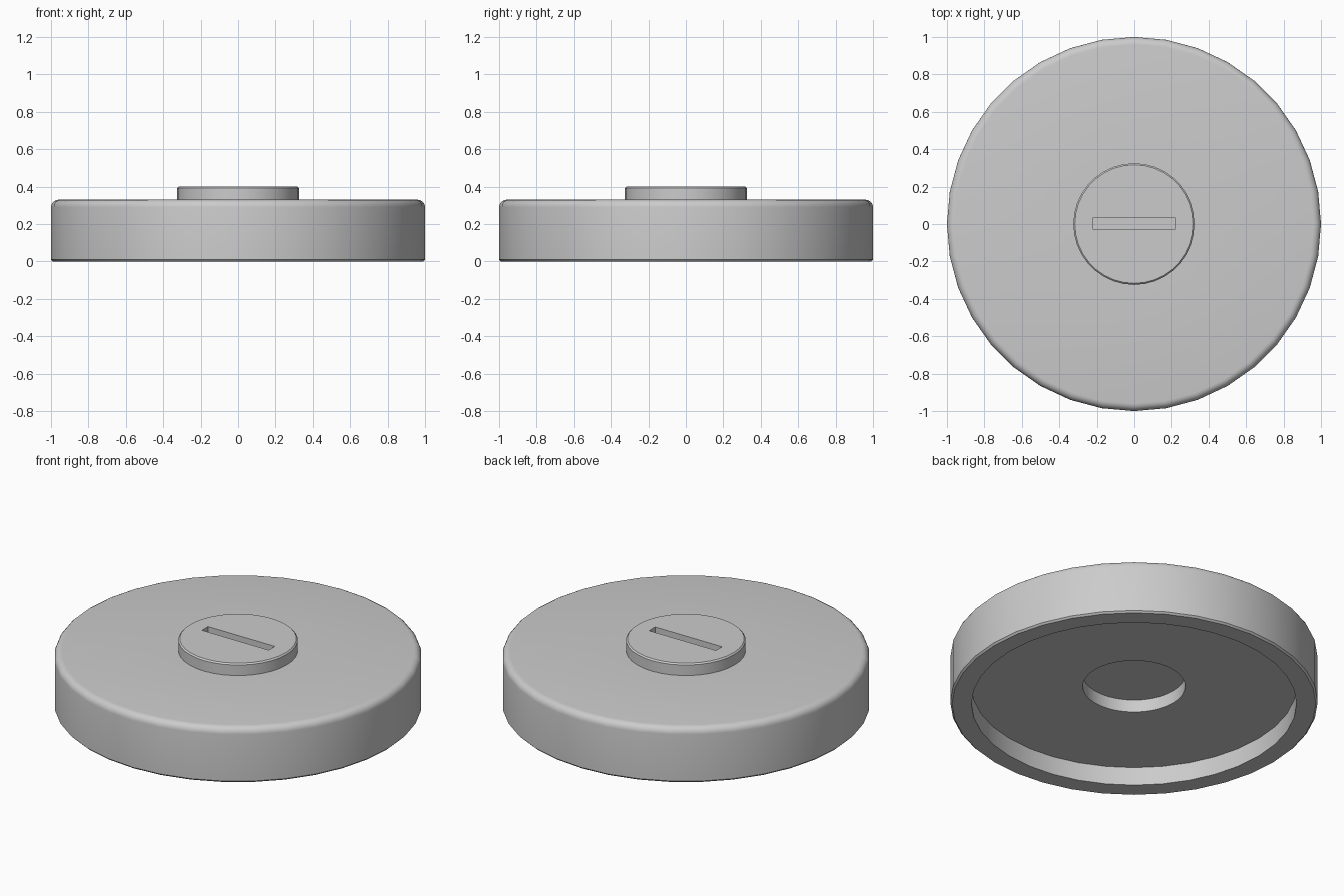
import bpy, bmesh
from math import radians, sin, cos, pi

if "Cube" in bpy.data.objects:
    bpy.data.objects.remove(bpy.data.objects["Cube"])

SIDES = 36


def lathe(name, profile):
    """Revolve a closed (radius, height) profile around z."""
    bm = bmesh.new()
    rings = []
    for r, z in profile:
        if r == 0:
            rings.append([bm.verts.new((0, 0, z))] * SIDES)
        else:
            rings.append([bm.verts.new((r * cos(2 * pi * i / SIDES),
                                        r * sin(2 * pi * i / SIDES), z))
                          for i in range(SIDES)])
    for a, b in zip(rings, rings[1:] + rings[:1]):
        for i in range(SIDES):
            j = (i + 1) % SIDES
            corners = list(dict.fromkeys((a[i], a[j], b[j], b[i])))
            if len(corners) > 2:
                bm.faces.new(corners)
    bmesh.ops.recalc_face_normals(bm, faces=bm.faces)
    mesh = bpy.data.meshes.new(name)
    bm.to_mesh(mesh)
    bm.free()
    obj = bpy.data.objects.new(name, mesh)
    bpy.context.collection.objects.link(obj)
    return obj


def activate(obj):
    bpy.ops.object.select_all(action='DESELECT')
    obj.select_set(True)
    bpy.context.view_layer.objects.active = obj


# Wide disc: rounded top edge, hollow underside, central hole
fillet = [(0.96 + 0.04 * cos(radians(a)), 0.29 + 0.04 * sin(radians(a)))
          for a in range(0, 91, 18)]
disc = lathe("disc_body", [(0.28, 0.11), (0.885, 0.11), (0.885, 0), (0.99, 0),
                           (1, 0.01)] + fillet + [(0.28, 0.33)])

# Raised centre plug filling the upper part of the hole
plug = lathe("centre_plug", [(0, 0.185), (0.28, 0.185), (0.28, 0.33),
                             (0.325, 0.33), (0.325, 0.393), (0.317, 0.401),
                             (0, 0.401)])

# Slot cut across the plug
bpy.ops.mesh.primitive_cube_add(size=1, location=(0, 0.003, 0.4))
cutter = bpy.context.object
cutter.name = "slot_cutter"
cutter.scale = (0.444, 0.058, 0.1)
cutter.hide_render = True
cut = plug.modifiers.new("slot", 'BOOLEAN')
cut.operation = 'DIFFERENCE'
cut.solver = 'EXACT'
cut.object = cutter
activate(plug)
bpy.ops.object.modifier_apply(modifier=cut.name)
bpy.data.objects.remove(cutter)

for part in (disc, plug):
    activate(part)
    bpy.ops.object.shade_smooth_by_angle(angle=radians(30))
